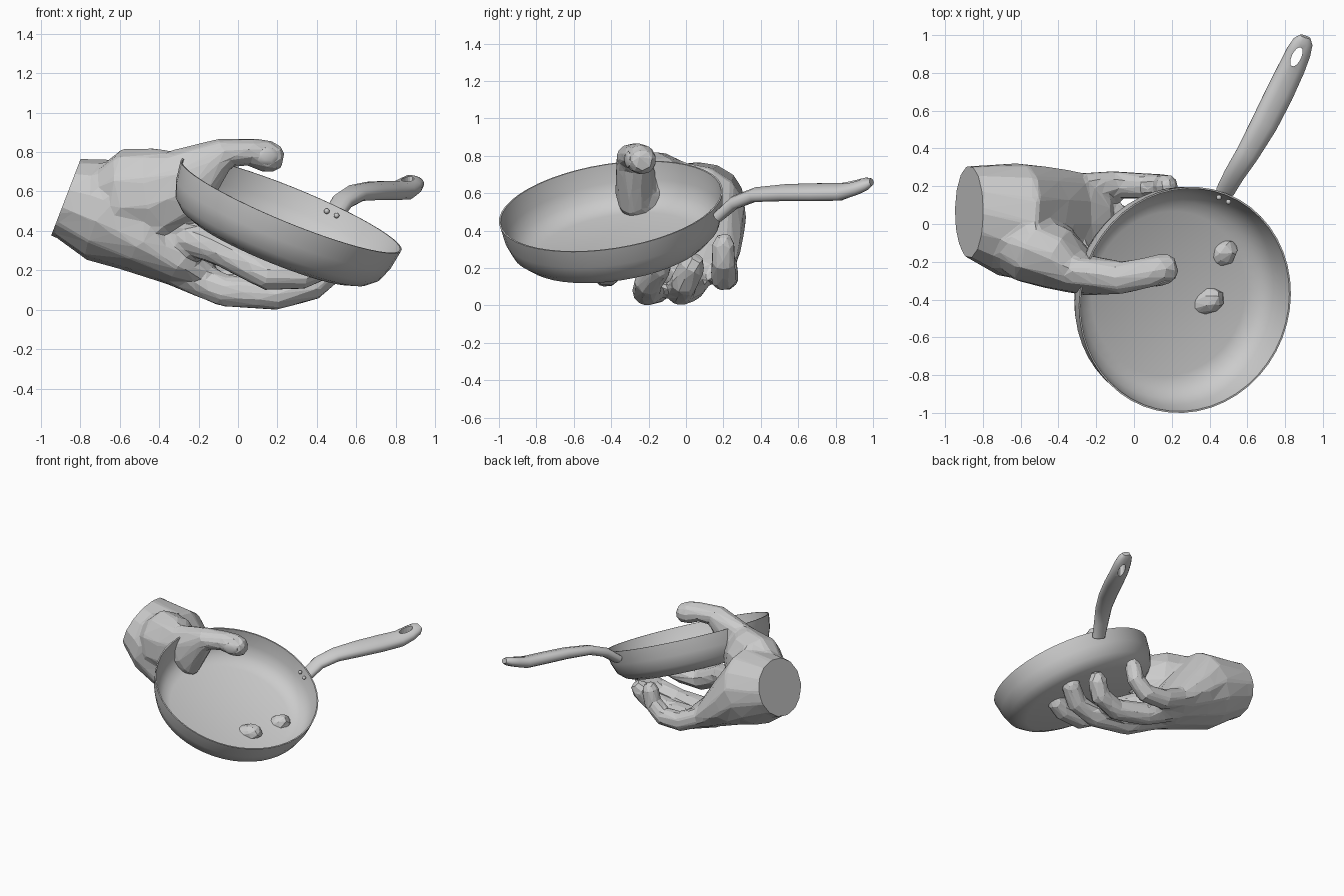
import bpy, bmesh, math
from mathutils import Vector, Matrix

cube = bpy.data.objects.get("Cube")
if cube:
    bpy.data.objects.remove(cube)

# One clay grey for everything
GREY = (0.6, 0.6, 0.6, 1)
clay = bpy.data.materials.new("clay_grey")
clay.use_nodes = True
clay.diffuse_color = GREY
clay.node_tree.nodes["Principled BSDF"].inputs["Base Color"].default_value = GREY

PAN_UP = Vector((0.41, -0.16, 1)).normalized()
PAN_RIM = Vector((0.27, -0.402, 0.53))


def add_object(name, bm, smooth=None):
    bmesh.ops.recalc_face_normals(bm, faces=bm.faces)
    mesh = bpy.data.meshes.new(name)
    bm.to_mesh(mesh)
    bm.free()
    mesh.materials.append(clay)
    obj = bpy.data.objects.new(name, mesh)
    bpy.context.collection.objects.link(obj)
    if smooth:
        bpy.ops.object.select_all(action='DESELECT')
        bpy.context.view_layer.objects.active = obj
        obj.select_set(True)
        bpy.ops.object.shade_smooth_by_angle(angle=math.radians(smooth))
    return obj


def boxy(v, power):
    return math.copysign(abs(v) ** power, v)


def loft(bm, path, sides, up=(0, 0, 1), power=1):
    """Tube through (x, y, z, half width, half height) stations."""
    pts = [Vector(p[:3]) for p in path]
    rings = []
    for i, p in enumerate(path):
        along = (pts[min(i + 1, len(pts) - 1)] - pts[max(i - 1, 0)]).normalized()
        side = along.cross(Vector(up)).normalized()
        top = side.cross(along)
        ring = []
        for k in range(sides):
            a = math.tau * (k + 0.5) / sides
            ring.append(bm.verts.new(pts[i] + side * boxy(math.cos(a), power) * p[3]
                                     + top * boxy(math.sin(a), power) * p[4]))
        rings.append(ring)
    for a, b in zip(rings, rings[1:]):
        for k in range(sides):
            n = (k + 1) % sides
            bm.faces.new((a[k], a[n], b[n], b[k]))
    bm.faces.new(rings[0])
    bm.faces.new(rings[-1])


def finger(bm, points, radius):
    """Round finger that narrows to a blunt tip."""
    last = len(points) - 1
    path = [(*p, radius * (1 - 0.18 * i / last), radius * (1 - 0.18 * i / last))
            for i, p in enumerate(points)]
    end, prev = Vector(points[-1]), Vector(points[-2])
    tip = end + (end - prev).normalized() * radius * 0.65
    path.append((*tip, radius * 0.45, radius * 0.45))
    loft(bm, path, 8, up=(0, 1, 0))


# Pan bowl: double-walled profile spun about its axis, then tilted
bm = bmesh.new()
profile = [(0, -0.247), (0.45, -0.247), (0.51, -0.225), (0.56, -0.18), (0.59, -0.1), (0.605, 0),
           (0.596, 0), (0.578, -0.1), (0.548, -0.17), (0.5, -0.212), (0.44, -0.232), (0, -0.232)]
verts = [bm.verts.new((r, 0, z)) for r, z in profile]
edges = [bm.edges.new(pair) for pair in zip(verts, verts[1:])]
bmesh.ops.spin(bm, geom=verts + edges, cent=(0, 0, 0), axis=(0, 0, 1),
               angle=math.tau, steps=48, use_duplicate=False)
bmesh.ops.remove_doubles(bm, verts=bm.verts, dist=0.0005)
tilt = PAN_UP.to_track_quat('Z', 'Y').to_matrix().to_4x4()
bm.transform(Matrix.Translation(PAN_RIM) @ tilt)
add_object("pan_bowl", bm, 35)

# Handle with a hanging hole
bm = bmesh.new()
loft(bm, [(0.482, 0.172, 0.475, 0.05, 0.03), (0.53, 0.26, 0.55, 0.055, 0.035),
          (0.6, 0.37, 0.592, 0.062, 0.036), (0.69, 0.53, 0.603, 0.072, 0.041),
          (0.77, 0.69, 0.605, 0.075, 0.043), (0.837, 0.83, 0.607, 0.071, 0.043),
          (0.872, 0.91, 0.63, 0.066, 0.037), (0.895, 0.965, 0.65, 0.054, 0.031),
          (0.907, 0.992, 0.66, 0.03, 0.018)], 12, up=(0.3, -0.1, 1), power=0.8)
handle = add_object("pan_handle", bm, 50)

bm = bmesh.new()
bmesh.ops.create_cone(bm, cap_ends=True, segments=16, radius1=0.05, radius2=0.05, depth=0.3)
bmesh.ops.scale(bm, vec=(0.5, 1.1, 1), verts=bm.verts)
bm.transform(Matrix.Translation((0.86, 0.885, 0.63)) @ Matrix.Rotation(-0.45, 4, 'Z'))
cutter = add_object("hole_cutter", bm)
cutter.hide_render = True
cutter.hide_viewport = True
cutter.display_type = 'WIRE'
hole = handle.modifiers.new("hanging_hole", 'BOOLEAN')
hole.operation = 'DIFFERENCE'
hole.solver = 'EXACT'
hole.object = cutter

# Rivets on the inside wall by the handle
for i, spot in enumerate([(0.45, 0.14, 0.5), (0.5, 0.117, 0.478)]):
    bm = bmesh.new()
    bmesh.ops.create_uvsphere(bm, u_segments=12, v_segments=8, radius=0.014)
    bmesh.ops.translate(bm, vec=spot, verts=bm.verts)
    add_object(f"rivet_{i + 1}", bm, 40)

# Hand: palm, thumb and fingers lofted, then fused into one faceted skin
bm = bmesh.new()
loft(bm, [(-1.0, 0.07, 0.615, 0.23, 0.2), (-0.86, 0.07, 0.565, 0.245, 0.21),
          (-0.64, 0.02, 0.505, 0.31, 0.285), (-0.46, 0, 0.36, 0.31, 0.2),
          (-0.29, 0, 0.235, 0.28, 0.125), (-0.14, 0, 0.165, 0.2, 0.075)], 14)
loft(bm, [(-0.72, -0.06, 0.55, 0.13, 0.14), (-0.56, -0.13, 0.585, 0.19, 0.235),
          (-0.4, -0.185, 0.59, 0.175, 0.24),
          (-0.26, -0.27, 0.645, 0.11, 0.19), (-0.07, -0.285, 0.795, 0.09, 0.08),
          (0.06, -0.26, 0.8, 0.085, 0.07), (0.14, -0.24, 0.78, 0.085, 0.085),
          (0.2, -0.23, 0.768, 0.075, 0.07), (0.227, -0.225, 0.765, 0.045, 0.045)], 10)
finger(bm, [(-0.3, -0.18, 0.38), (-0.08, -0.34, 0.3), (0.16, -0.43, 0.172),
            (0.33, -0.42, 0.178), (0.415, -0.4, 0.215)], 0.09)
finger(bm, [(-0.33, -0.06, 0.21), (-0.06, -0.16, 0.095), (0.2, -0.21, 0.078),
            (0.38, -0.2, 0.125), (0.485, -0.145, 0.215)], 0.092)
finger(bm, [(-0.33, 0.08, 0.21), (-0.08, 0.02, 0.1), (0.15, -0.03, 0.077),
            (0.32, -0.01, 0.125), (0.38, 0.035, 0.215)], 0.09)
finger(bm, [(-0.36, 0.19, 0.27), (-0.1, 0.21, 0.15), (0.06, 0.2, 0.145),
            (0.155, 0.2, 0.23), (0.175, 0.2, 0.33)], 0.08)
hand = add_object("hand", bm)

remesh = hand.modifiers.new("fuse", 'REMESH')
remesh.mode = 'VOXEL'
remesh.voxel_size = 0.018
soften = hand.modifiers.new("soften", 'SMOOTH')
soften.factor = 0.5
soften.iterations = 6
facet = hand.modifiers.new("facet", 'DECIMATE')
facet.ratio = 0.05
graph = bpy.context.evaluated_depsgraph_get()
skin = bpy.data.meshes.new_from_object(hand.evaluated_get(graph))
hand.modifiers.clear()

# Clean slanted cut at the wrist
bm = bmesh.new()
bm.from_mesh(skin)
bmesh.ops.bisect_plane(bm, geom=bm.verts[:] + bm.edges[:] + bm.faces[:], dist=0.0001,
                       plane_co=(-0.875, 0.07, 0.565), plane_no=(-0.39, 0, 0.15), clear_outer=True)
bmesh.ops.holes_fill(bm, edges=[e for e in bm.edges if e.is_boundary])
bmesh.ops.recalc_face_normals(bm, faces=bm.faces)
for f in bm.faces:
    f.smooth = False
    f.material_index = 0
bm.to_mesh(skin)
bm.free()
if not skin.materials:
    skin.materials.append(clay)
hand.data = skin

# Thumb nail
bm = bmesh.new()
bmesh.ops.create_icosphere(bm, subdivisions=2, radius=0.05)
bmesh.ops.scale(bm, vec=(1.15, 0.3, 0.9), verts=bm.verts)
bm.transform(Matrix.Translation((0.15, -0.31, 0.78)) @ Matrix.Rotation(0.25, 4, 'Z'))
add_object("thumb_nail", bm, 40)
